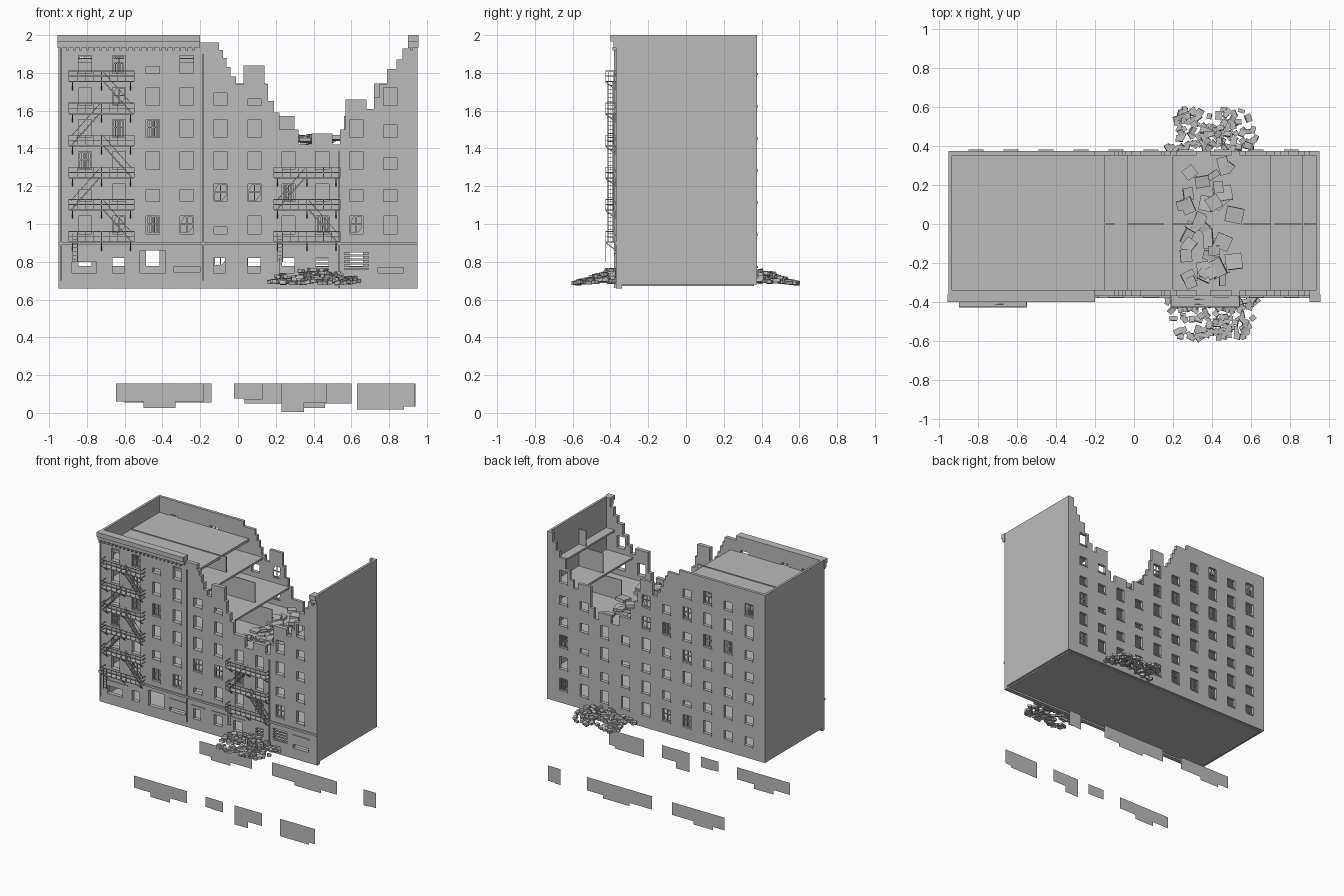
import bpy, bmesh, math, random
from mathutils import Vector, Matrix

if "Cube" in bpy.data.objects:
    bpy.data.objects.remove(bpy.data.objects["Cube"])
random.seed(4)

grey = bpy.data.materials.new("concrete_grey")
grey.use_nodes = True
grey.diffuse_color = (0.5, 0.5, 0.5, 1)
grey.node_tree.nodes["Principled BSDF"].inputs["Base Color"].default_value = (0.5, 0.5, 0.5, 1)


def box(bm, x0, x1, y0, y1, z0, z1, turn=None):
    m = Matrix.Translation(((x0 + x1) / 2, (y0 + y1) / 2, (z0 + z1) / 2))
    if turn:
        m = m @ turn
    m = m @ Matrix.Diagonal((x1 - x0, y1 - y0, z1 - z0, 1))
    bmesh.ops.create_cube(bm, size=1, matrix=m)


def beam(bm, a, b, t=0.005):
    a, b = Vector(a), Vector(b)
    d = b - a
    m = Matrix.Translation((a + b) / 2) @ d.to_track_quat('Z', 'Y').to_matrix().to_4x4()
    bmesh.ops.create_cube(bm, size=1, matrix=m @ Matrix.Diagonal((t, t, d.length, 1)))


def finish(bm, name):
    mesh = bpy.data.meshes.new(name)
    bm.to_mesh(mesh)
    bm.free()
    ob = bpy.data.objects.new(name, mesh)
    bpy.context.collection.objects.link(ob)
    mesh.materials.append(grey)
    return ob


def plate(bm, pts, y):
    return bm.faces.new([bm.verts.new((x, y, z)) for x, z in pts])


# Broken skyline shared by the front and back walls
skyline = [(-.95, 2), (-.2, 2), (-.2, 1.96), (-.1, 1.96), (-.1, 1.92), (-.08, 1.92), (-.08, 1.88),
           (-.06, 1.88), (-.06, 1.83), (-.04, 1.83), (-.04, 1.78), (-.01, 1.78), (-.01, 1.74),
           (.03, 1.74), (.03, 1.84), (.14, 1.84), (.14, 1.74), (.16, 1.74), (.16, 1.65), (.19, 1.65),
           (.19, 1.59), (.22, 1.59), (.22, 1.5), (.32, 1.5), (.32, 1.42), (.39, 1.42), (.39, 1.48),
           (.5, 1.48), (.5, 1.42), (.54, 1.42), (.54, 1.5), (.57, 1.5), (.57, 1.66), (.68, 1.66),
           (.68, 1.61), (.72, 1.61), (.72, 1.67), (.75, 1.67), (.75, 1.74), (.79, 1.74), (.79, 1.82),
           (.84, 1.82), (.84, 1.87), (.87, 1.87), (.87, 1.93), (.9, 1.93), (.9, 2), (.95, 2)]

# Window codes per storey: o open, h half, s slot, d divided, b broken pane
front_rows = ["obdbsoodbo", "hohhbbdohh", "dooooooooh", "oddooo..oh", "oboohs...o", "odso......"]
back_rows = ["".join(random.choice("ooohhsdb") for c in range(10)) for r in range(7)]
back_rows[4] = back_rows[4][:6] + ".." + back_rows[4][8:]
back_rows[5] = back_rows[5][:6] + "..." + back_rows[5][9:]
back_rows[6] = back_rows[6][:4] + "......"
heights = {"o": .095, "h": .065, "s": .035, "d": .095, "b": .095}


def window_list(rows, z0):
    for r, row in enumerate(rows):
        for c, code in enumerate(row):
            if code != ".":
                yield -.81 + .1795 * c, z0 + .17 * r, heights[code], code


def wall(name, y0, y1, bottom, holes):
    bm = bmesh.new()
    f = plate(bm, [(-.95, bottom)] + skyline + [(.95, bottom)], y0)
    ext = bmesh.ops.extrude_face_region(bm, geom=[f])
    moved = [v for v in ext["geom"] if isinstance(v, bmesh.types.BMVert)]
    bmesh.ops.translate(bm, verts=moved, vec=(0, y1 - y0, 0))
    bmesh.ops.recalc_face_normals(bm, faces=bm.faces)
    ob = finish(bm, name)
    cut = bmesh.new()
    for x0, x1, z0, z1 in holes:
        box(cut, x0, x1, y0 - .02, y1 + .02, z0, z1)
    cutter = finish(cut, name + "_cutter")
    cutter.hide_render = True
    mod = ob.modifiers.new("openings", 'BOOLEAN')
    mod.object, mod.operation, mod.solver = cutter, 'DIFFERENCE', 'EXACT'
    bpy.context.view_layer.objects.active = ob
    bpy.ops.object.modifier_apply(modifier=mod.name)
    bpy.data.objects.remove(cutter)


def window_parts(name, windows, y, out):
    frames, sills = bmesh.new(), bmesh.new()
    for x, z, h, code in windows:
        box(sills, x - .038, x + .038, y - .006, y + .006, z - .01, z)
        ym = y - out * .015
        if code in "db":
            for dx in (-.032, 0, .032):
                box(frames, x + dx - .003, x + dx + .003, ym - .004, ym + .004, z, z + h)
            for dz in (.003, h * .55, h - .003):
                box(frames, x - .034, x + .034, ym - .004, ym + .004, z + dz - .003, z + dz + .003)
        if code == "d":
            for k in range(-3, 4):
                box(frames, x + k * .009 - .0015, x + k * .009 + .0015, ym - .002, ym + .002, z, z + h)
        if code == "b":
            plate(frames, [(x, z), (x + .034, z), (x + .034, z + .04)], ym)
            plate(frames, [(x - .034, z + h), (x - .034, z + .05), (x - .01, z + h)], ym)
    finish(frames, name + "_window_frames")
    finish(sills, name + "_window_sills")


# Front and back walls with openings
shops = [(-.88, -.75, .74, .8), (-.665, -.6, .74, .82), (-.52, -.385, .74, .86), (-.34, -.2, .745, .775),
         (-.13, -.07, .74, .82), (.05, .12, .74, .82), (.22, .3, .74, .82), (.41, .48, .76, .82),
         (.565, .69, .76, .86), (.74, .875, .74, .77)]
front = list(window_list(front_rows, .948))
back = list(window_list(back_rows, .778))
wall("front_wall", -.37, -.338, .658, [(x - .035, x + .035, z, z + h) for x, z, h, c in front] + shops)
wall("back_wall", .352, .375, .68, [(x - .035, x + .035, z, z + h) for x, z, h, c in back])
window_parts("front", front, -.37, -1)
window_parts("back", back, .375, 1)

# Side walls, ground slab and roof
bm = bmesh.new()
for s in (-1, 1):
    box(bm, min(s * .95, s * .932), max(s * .95, s * .932), -.37, .375, .68, 2)
finish(bm, "side_walls")
bm = bmesh.new()
box(bm, -.93, .93, -.34, .36, .672, .69)
finish(bm, "ground_slab")
bm = bmesh.new()
box(bm, -.94, -.15, -.35, .36, 1.855, 1.875)
finish(bm, "roof")

# Floors and the central partition, torn open around the collapse
bm, pm = bmesh.new(), bmesh.new()
for i in range(6):
    z = .9 + .172 * i
    left, right = {4: (.2, .7), 5: (-.03, .86)}.get(i, (.5, .5))
    wl, wr = {3: (.3, .56), 4: (.15, .72), 5: (-.1, .87)}.get(i, (.5, .5))
    box(bm, -.94, left, -.35, .36, z - .015, z)
    box(bm, right, .94, -.35, .36, z - .015, z)
    top = z + (.12 if i == 5 else .157)
    box(pm, -.94, wl, -.004, .004, z, top)
    box(pm, wr, .94, -.004, .004, z, top)
finish(bm, "floors")
finish(pm, "partition_walls")

# Cornice with brackets, and the ledge above the shops
bm = bmesh.new()
for x0, x1 in ((-.955, -.2), (.9, .955)):
    box(bm, x0, x1, -.385, -.36, 1.935, 1.965)
    box(bm, x0, x1, -.4, -.36, 1.965, 2)
    for k in range(int((x1 - x0) / .035)):
        box(bm, x0 + .012 + k * .035, x0 + .024 + k * .035, -.388, -.37, 1.918, 1.937)
finish(bm, "cornice")
bm = bmesh.new()
box(bm, -.95, .95, -.38, -.37, .888, .904)
for x0, x1 in ((-.88, -.7), (-.34, -.2), (-.15, -.03), (.03, .15), (.2, .32), (.74, .88)):
    box(bm, x0, x1, -.376, -.37, .84, .847)
finish(bm, "ledges")

# Vent bars and drain pipes
bm = bmesh.new()
for x0, x1 in ((.41, .48), (.565, .69)):
    for k in range(5):
        box(bm, x0, x1, -.368, -.36, .765 + k * .021, .775 + k * .021)
finish(bm, "vent_bars")
bm = bmesh.new()
for x, z0, z1 in ((-.938, .7, 1.93), (-.183, .7, 1.9), (.537, .66, 1.385)):
    beam(bm, (x, -.376, z0), (x, -.376, z1), .008)
finish(bm, "drain_pipes")


def fire_escape(name, x0, x1, levels):
    bm = bmesh.new()
    yo, yi, mid = -.425, -.37, (x0 + x1) / 2
    for i in range(levels):
        z = .905 + .17 * i
        box(bm, x0, x1, yo, yi, z - .004, z + .002)
        for h in (.028, .055):
            beam(bm, (x0, yo, z + h), (x1, yo, z + h), .004)
            for x in (x0, x1):
                beam(bm, (x, yo, z + h), (x, yi, z + h), .004)
        for k in range(9):
            x = x0 + (x1 - x0) * k / 8
            beam(bm, (x, yo, z), (x, yo, z + .055), .003)
        for x in (x0 + .02, mid, x1 - .02):
            beam(bm, (x, yo, z - .004), (x, yi, z - .045), .005)
            beam(bm, (x, yi, z), (x, yi, z - .045), .005)
        # Stair flight up to the next platform, alternating sides
        if i < levels - 1:
            s = -1 if i % 2 else 1
            a, b = Vector((mid + s * .16, 0, z)), Vector((mid + s * .01, 0, z + .17))
            for y in (-.412, -.385):
                beam(bm, a + Vector((0, y, 0)), b + Vector((0, y, 0)), .006)
                beam(bm, a + Vector((0, y, .05)), b + Vector((0, y, .05)), .003)
            for k in range(1, 8):
                p = a.lerp(b, k / 8)
                box(bm, p.x - .009, p.x + .009, -.412, -.385, p.z - .001, p.z + .002)
    # Drop ladder
    for dx in (.02, .045):
        beam(bm, (x0 + dx, yo, .8), (x0 + dx, yo, .95), .004)
    for k in range(6):
        beam(bm, (x0 + .02, yo, .81 + k * .022), (x0 + .045, yo, .81 + k * .022), .003)
    finish(bm, name)


fire_escape("left_fire_escape", -.895, -.55, 6)
fire_escape("right_fire_escape", .19, .54, 3)


def chunk(bm, x, y, z, size, flat, tilt):
    turn = (Matrix.Rotation(random.uniform(0, math.pi), 4, 'Z')
            @ Matrix.Rotation(random.uniform(-tilt, tilt), 4, 'X'))
    a, b, c = size * random.uniform(.7, 1.2), size * random.uniform(.5, .9), size * flat
    box(bm, x - a / 2, x + a / 2, y - b / 2, y + b / 2, z - c / 2, z + c / 2, turn)


# Rubble mounds against both walls, and slabs on the exposed floor
for name, s in (("front_rubble", -1), ("back_rubble", 1)):
    bm = bmesh.new()
    for k in range(130):
        d = random.random() ** 1.4
        spread = .23 - .07 * d * d
        x = .4 + random.uniform(-spread, spread)
        top = .08 * (1 - d) * (1 - ((x - .4) / .26) ** 2)
        chunk(bm, x, s * (.385 + .2 * d), .687 + top * random.uniform(.2, 1), .036, .5, .3)
    finish(bm, name)
bm = bmesh.new()
for k in range(38):
    chunk(bm, random.uniform(.25, .53), random.uniform(-.3, .32), 1.43 + random.uniform(0, .035),
          random.uniform(.05, .1), .25, .25)
finish(bm, "floor_rubble")

# Loose wall sheets below the building
bm = bmesh.new()
t = .155
for y, x0, x1, n0, n1, z0, z1 in ((-.375, -.645, -.18, -.5, -.33, .06, .025), (-.375, -.02, .13, .03, .13, .075, .072),
                                  (-.375, .23, .47, .23, .35, .055, .005), (-.375, .63, .935, .63, .88, .035, .018),
                                  (.375, -.6, -.14, -.5, -.33, .055, .03), (.375, .035, .6, .23, .46, .05, .025),
                                  (.375, .83, .94, .83, .88, .035, .03)):
    pts = [(x0, t), (x0, z0), (n0, z0), (n0, z1), (n1, z1), (n1, z0), (x1, z0), (x1, t)]
    plate(bm, [p for k, p in enumerate(pts) if p not in pts[:k]], y)
finish(bm, "loose_wall_sheets")
